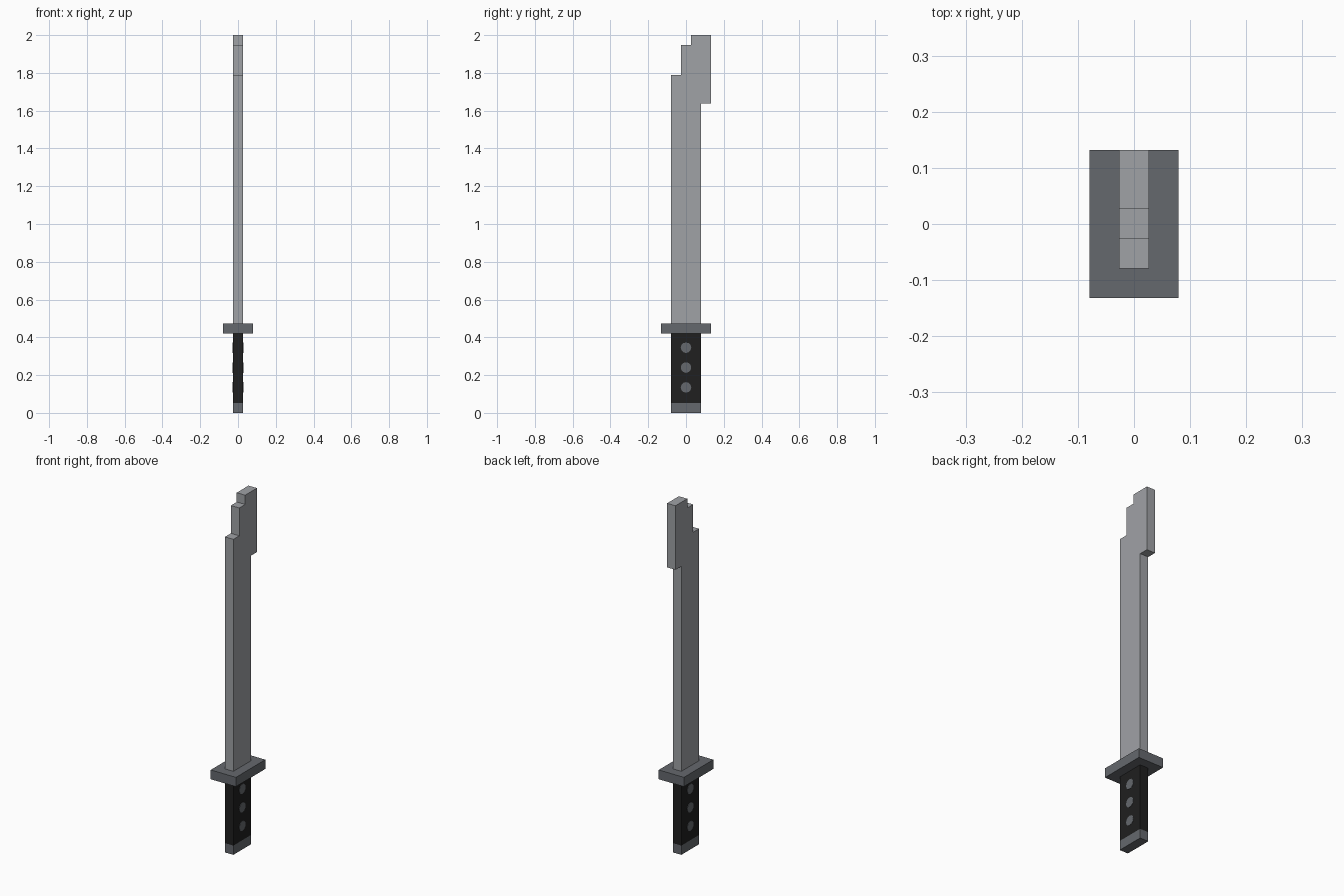
import bpy, bmesh
from math import radians
from mathutils import Matrix, Vector

cube = bpy.data.objects.get("Cube")
if cube:
    bpy.data.objects.remove(cube, do_unlink=True)

U = 2 / 38  # modelling unit: the sword is 38 units tall


def material(name, rgb):
    m = bpy.data.materials.new(name)
    m.use_nodes = True
    m.diffuse_color = (*rgb, 1)
    m.node_tree.nodes["Principled BSDF"].inputs["Base Color"].default_value = (*rgb, 1)
    return m


steel = material("light steel", (0.35, 0.36, 0.38))
dark_steel = material("dark steel", (0.13, 0.14, 0.155))
grip_black = material("grip black", (0.014, 0.014, 0.014))


def add_object(name, bm, mat):
    bmesh.ops.recalc_face_normals(bm, faces=bm.faces)
    mesh = bpy.data.meshes.new(name)
    bm.to_mesh(mesh)
    bm.free()
    mesh.materials.append(mat)
    obj = bpy.data.objects.new(name, mesh)
    bpy.context.collection.objects.link(obj)
    return obj


def box(name, width, depth, bottom, top, mat):
    bm = bmesh.new()
    bmesh.ops.create_cube(bm, size=1)
    bmesh.ops.scale(bm, vec=(width * U, depth * U, (top - bottom) * U), verts=bm.verts)
    bmesh.ops.translate(bm, vec=(0, 0, (top + bottom) / 2 * U), verts=bm.verts)
    return add_object(name, bm, mat)


# Hilt
box("pommel", 1, 3, 0, 1, dark_steel)
box("grip", 1, 3, 1, 8, grip_black)
box("guard", 3, 5, 8, 9, dark_steel)

# Rivets run through the grip and stand slightly proud on both sides
for i, z in enumerate((0.135, 0.24, 0.345)):
    bm = bmesh.new()
    place = Matrix.Translation((0, 0, z)) @ Matrix.Rotation(radians(90), 4, "Y")
    bmesh.ops.create_cone(bm, cap_ends=True, segments=12, radius1=0.028,
                          radius2=0.028, depth=U + 0.004, matrix=place)
    add_object(f"grip_rivet_{i + 1}", bm, dark_steel)

# Blade: stepped side profile (y, z) extruded across x
profile = [(-1.5, 9), (1.5, 9), (1.5, 31.1), (2.5, 31.1), (2.5, 38),
           (0.5, 38), (0.5, 37), (-0.5, 37), (-0.5, 34), (-1.5, 34)]
bm = bmesh.new()
side = bm.faces.new([bm.verts.new((-U / 2, y * U, z * U)) for y, z in profile])
ext = bmesh.ops.extrude_face_region(bm, geom=[side], use_keep_orig=True)
bmesh.ops.translate(bm, vec=Vector((U, 0, 0)),
                    verts=[v for v in ext["geom"] if isinstance(v, bmesh.types.BMVert)])
add_object("blade", bm, steel)
